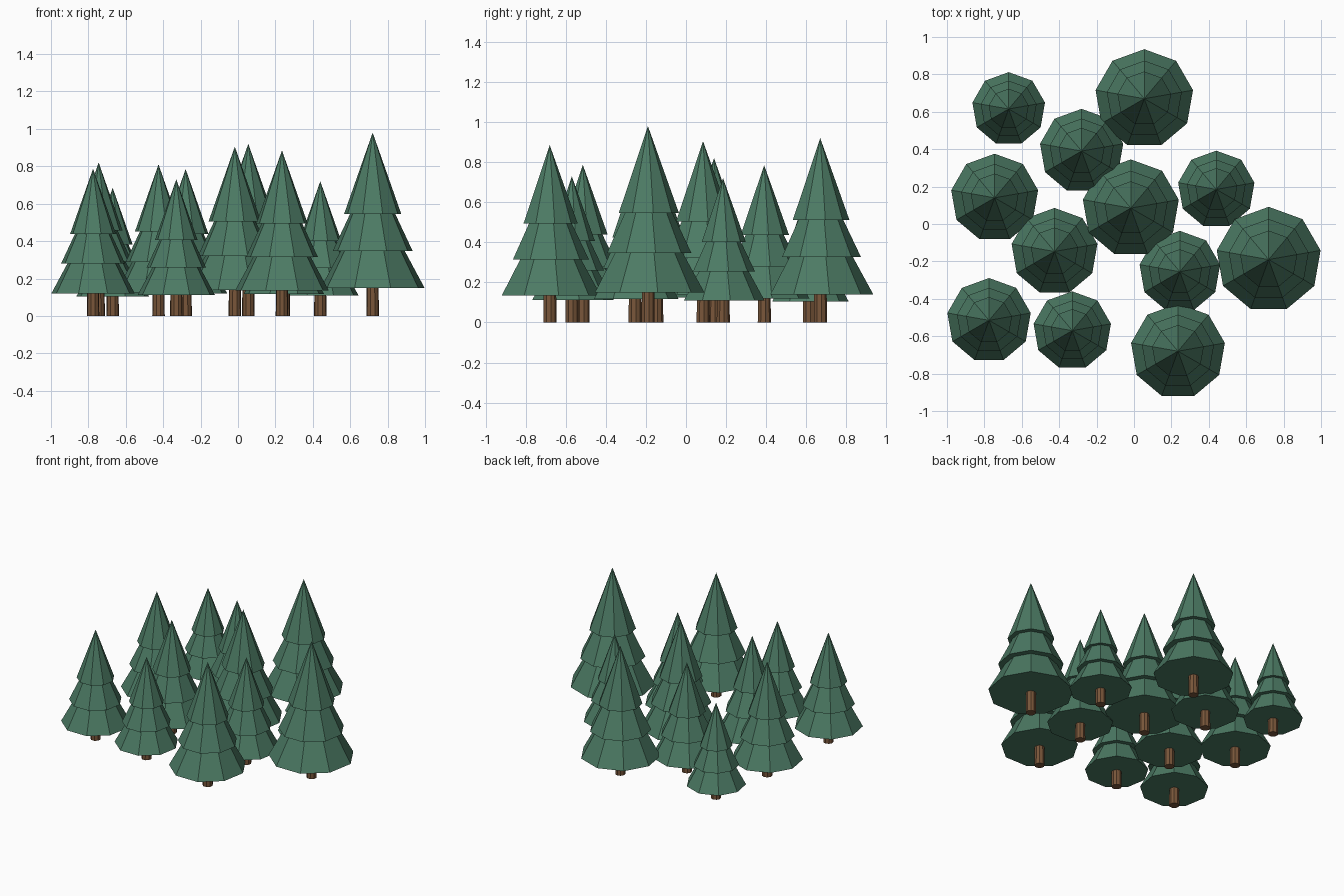
import bpy, bmesh
from mathutils import Matrix

cube = bpy.data.objects.get("Cube")
if cube:
    bpy.data.objects.remove(cube, do_unlink=True)


def make_material(name, rgb):
    mat = bpy.data.materials.new(name)
    mat.use_nodes = True
    color = (*rgb, 1.0)
    mat.diffuse_color = color
    mat.node_tree.nodes["Principled BSDF"].inputs["Base Color"].default_value = color
    return mat


green = make_material("pine green", (0.072, 0.195, 0.127))
brown = make_material("bark brown", (0.19, 0.093, 0.042))

SIDES = 9
TRUNK_RADIUS = 0.034

# Foliage tiers as fractions of tree height: base z, base radius, apex z
TIERS = [(0.153, 0.2875, 0.68), (0.355, 0.221, 0.82), (0.557, 0.158, 1.0)]

# Trees: x, y, height
TREES = [
    (0.72, -0.19, 0.98), (0.055, 0.67, 0.92), (-0.017, 0.085, 0.905),
    (0.235, -0.68, 0.885), (-0.745, 0.14, 0.82), (-0.425, -0.147, 0.81),
    (-0.775, -0.515, 0.787), (-0.28, 0.39, 0.785), (0.245, -0.255, 0.76),
    (-0.33, -0.57, 0.73), (0.44, 0.185, 0.72), (-0.67, 0.615, 0.685),
]


def add_cone(bm, z0, z1, r0, r1):
    bmesh.ops.create_cone(bm, cap_ends=True, segments=SIDES, radius1=r0, radius2=r1,
                          depth=z1 - z0, matrix=Matrix.Translation((0, 0, (z0 + z1) / 2)))


def finish(bm, name, mat, x, y):
    mesh = bpy.data.meshes.new(name)
    bm.to_mesh(mesh)
    bm.free()
    mesh.materials.append(mat)
    obj = bpy.data.objects.new(name, mesh)
    obj.location = (x, y, 0)
    bpy.context.collection.objects.link(obj)


for i, (x, y, height) in enumerate(TREES, 1):
    # Three stacked foliage cones
    bm = bmesh.new()
    for base, radius, apex in TIERS:
        add_cone(bm, base * height, apex * height, radius * height, 0)
    finish(bm, f"foliage_{i}", green, x, y)

    # Trunk, the same thickness on every tree
    bm = bmesh.new()
    add_cone(bm, 0, 0.3 * height, TRUNK_RADIUS, TRUNK_RADIUS * 0.9)
    finish(bm, f"trunk_{i}", brown, x, y)
